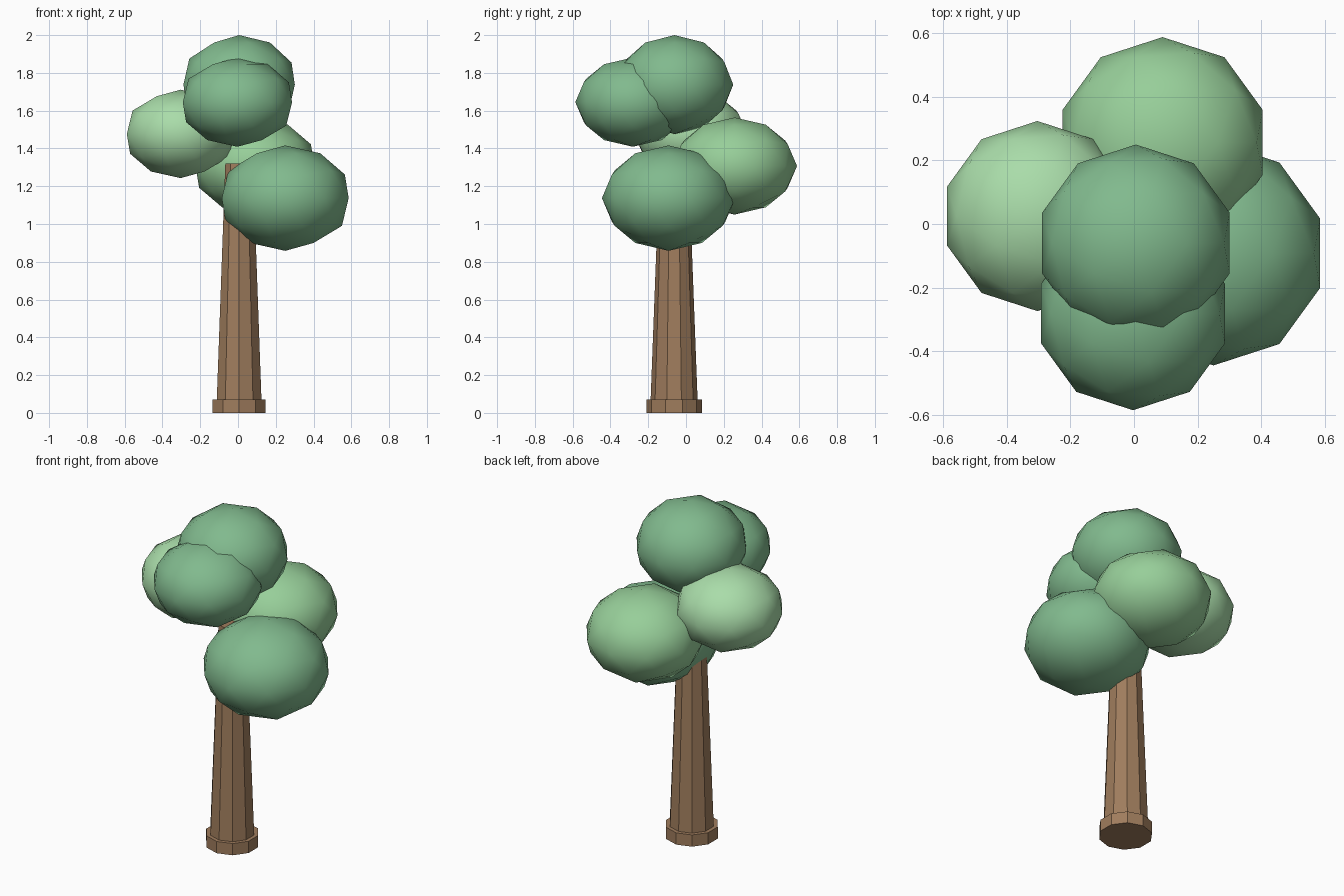
import bpy

if "Cube" in bpy.data.objects:
    bpy.data.objects.remove(bpy.data.objects["Cube"])


def material(name, rgb):
    m = bpy.data.materials.new(name)
    m.diffuse_color = (*rgb, 1)
    m.use_nodes = True
    m.node_tree.nodes["Principled BSDF"].inputs["Base Color"].default_value = m.diffuse_color
    return m


bark = material("bark", (0.35, 0.205, 0.11))
dark = material("leaf_dark", (0.22, 0.49, 0.27))
mid = material("leaf_mid", (0.31, 0.62, 0.32))
light = material("leaf_light", (0.40, 0.72, 0.40))

TRUNK_X, TRUNK_Y = 0.006, -0.063


def tapered(name, r_low, r_high, z_low, z_high):
    """Ten-sided flat-shaded trunk section."""
    bpy.ops.mesh.primitive_cone_add(
        vertices=10, radius1=r_low, radius2=r_high, depth=z_high - z_low,
        location=(TRUNK_X, TRUNK_Y, (z_low + z_high) / 2))
    ob = bpy.context.object
    ob.name = name
    ob.data.materials.append(bark)


def foliage(name, centre, radius, height, mat):
    """Low-poly squashed ball of leaves, smooth shaded."""
    bpy.ops.mesh.primitive_ico_sphere_add(subdivisions=2, radius=1, location=centre)
    ob = bpy.context.object
    ob.name = name
    ob.scale = (radius, radius, height)
    bpy.ops.object.transform_apply(location=False, rotation=False, scale=True)
    bpy.ops.object.shade_smooth()
    ob.data.materials.append(mat)


# Trunk and its foot
tapered("trunk_foot", 0.147, 0.147, 0.0, 0.07)
tapered("trunk", 0.127, 0.077, 0.0, 1.32)

# Crown
foliage("foliage_top", (0.006, -0.06, 1.738), 0.310, 0.262, dark)
foliage("foliage_front", (-0.003, -0.282, 1.645), 0.304, 0.236, dark)
foliage("foliage_left", (-0.304, 0.025, 1.477), 0.299, 0.234, light)
foliage("foliage_back", (0.09, 0.257, 1.307), 0.331, 0.257, mid)
foliage("foliage_right", (0.25, -0.092, 1.137), 0.353, 0.279, dark)
